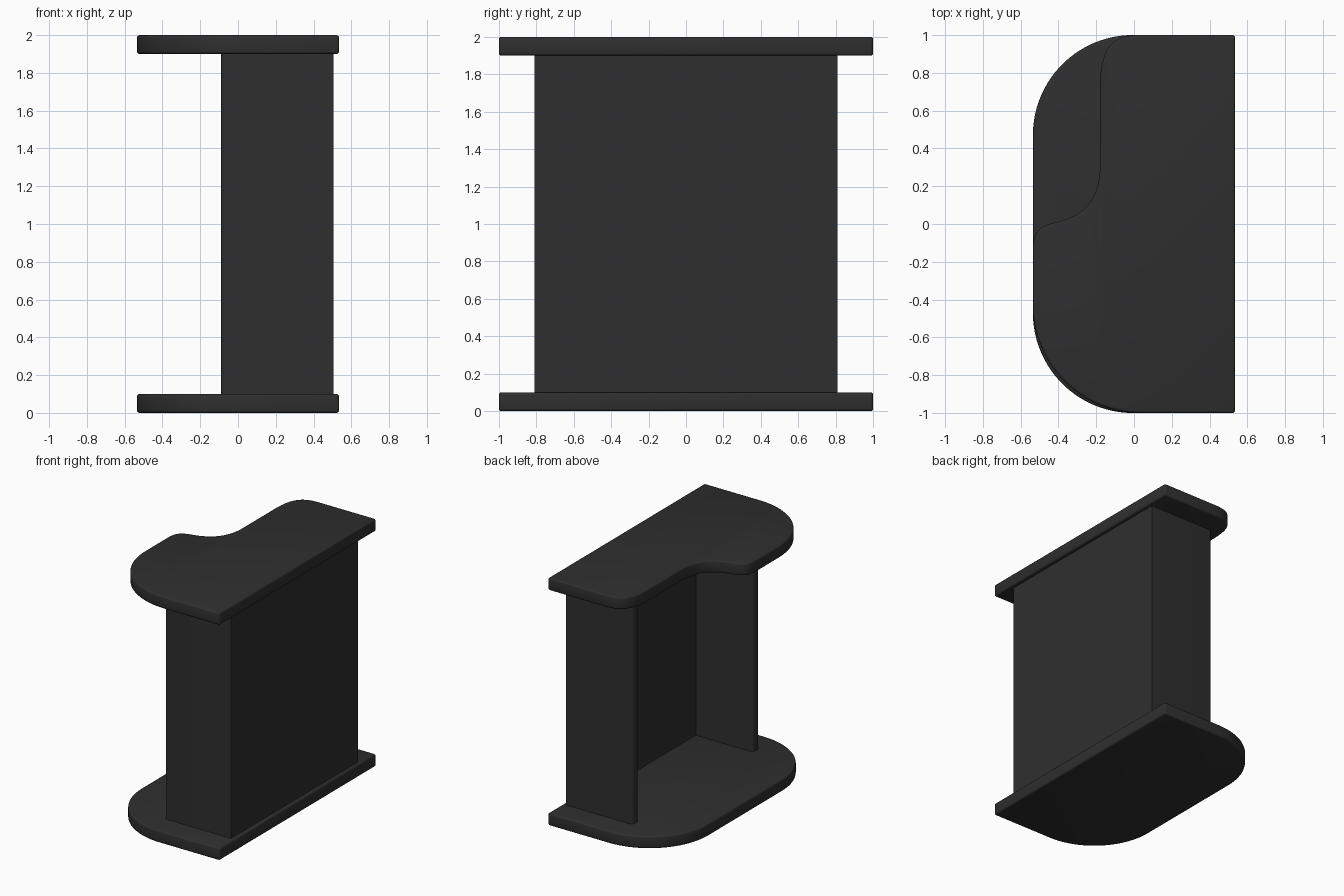
import bpy, bmesh, math
from mathutils import Vector
from mathutils.geometry import interpolate_bezier

if "Cube" in bpy.data.objects:
    bpy.data.objects.remove(bpy.data.objects["Cube"])

mat = bpy.data.materials.new("charcoal laminate")
mat.diffuse_color = (0.028, 0.028, 0.028, 1)
mat.use_nodes = True
mat.node_tree.nodes["Principled BSDF"].inputs["Base Color"].default_value = mat.diffuse_color


def finish(obj):
    obj.data.materials.append(mat)
    bpy.ops.object.select_all(action='DESELECT')
    obj.select_set(True)
    bpy.context.view_layer.objects.active = obj
    bpy.ops.object.shade_smooth_by_angle(angle=math.radians(35))


def extrude_outline(name, pts, z0, z1, bevel=0.0):
    """Prism from a plan outline with softly rounded edges."""
    bm = bmesh.new()
    face = bm.faces.new([bm.verts.new((x, y, z0)) for x, y in pts])
    ext = bmesh.ops.extrude_face_region(bm, geom=[face])
    verts = [g for g in ext["geom"] if isinstance(g, bmesh.types.BMVert)]
    bmesh.ops.translate(bm, verts=verts, vec=(0, 0, z1 - z0))
    bmesh.ops.recalc_face_normals(bm, faces=bm.faces)
    if bevel:
        sharp = [e for e in bm.edges if e.calc_face_angle(0) > math.radians(40)]
        bmesh.ops.bevel(bm, geom=sharp, offset=bevel, segments=3, profile=0.5, affect='EDGES')
    me = bpy.data.meshes.new(name)
    bm.to_mesh(me)
    bm.free()
    obj = bpy.data.objects.new(name, me)
    bpy.context.collection.objects.link(obj)
    finish(obj)
    return obj


def arc(cx, cy, r, a0, a1, n=28):
    return [(cx + r * math.cos(math.radians(a0 + (a1 - a0) * i / n)),
             cy + r * math.sin(math.radians(a0 + (a1 - a0) * i / n))) for i in range(n + 1)]


def bez(a, b, c, d, n=16):
    return [(p.x, p.y) for p in interpolate_bezier(*[Vector((*q, 0)) for q in (a, b, c, d)], n)]


W = 0.535

# Base plate: two large rounded corners on the open side
r = 0.53
base = [(W, -1), (W, 1)] + arc(-W + r, 1 - r, r, 90, 180) + arc(-W + r, -1 + r, r, 180, 270)
extrude_outline("base_plate", base, 0, 0.1, 0.014)

# Top plate: same outline with an S-shaped cut-out
r = 0.57
top = [(W, -1), (W, 1)]
top += bez((0.03, 1), (-0.12, 1), (-0.18, 0.93), (-0.18, 0.72))
top += bez((-0.18, 0.3), (-0.185, 0.12), (-0.27, 0.04), (-0.41, 0.01))
top += bez((-0.41, 0.01), (-0.5, -0.01), (-0.53, -0.04), (-W, -0.12))[1:]
top += arc(-W + r, -1 + r, r, 180, 270)
extrude_outline("top_plate", top, 1.9, 2.0, 0.014)

# Back panel across the full width
extrude_outline("back_panel", [(0.42, -0.81), (0.505, -0.81), (0.505, 0.81), (0.42, 0.81)], 0.1, 1.9)

# Side panels with rounded leading edges
e, t = 0.03, 0.085
for name, s in (("front_side_panel", -1), ("rear_side_panel", 1)):
    yo, yi, x = 0.81, 0.81 - t, -0.09
    pts = ([(0.42, yi), (0.42, yo)] + arc(x + e, yo - e, e, 90, 180, 6)
           + arc(x + e, yi + e, e, 180, 270, 6))
    extrude_outline(name, [(px, py * s) for px, py in pts], 0.1, 1.9)
